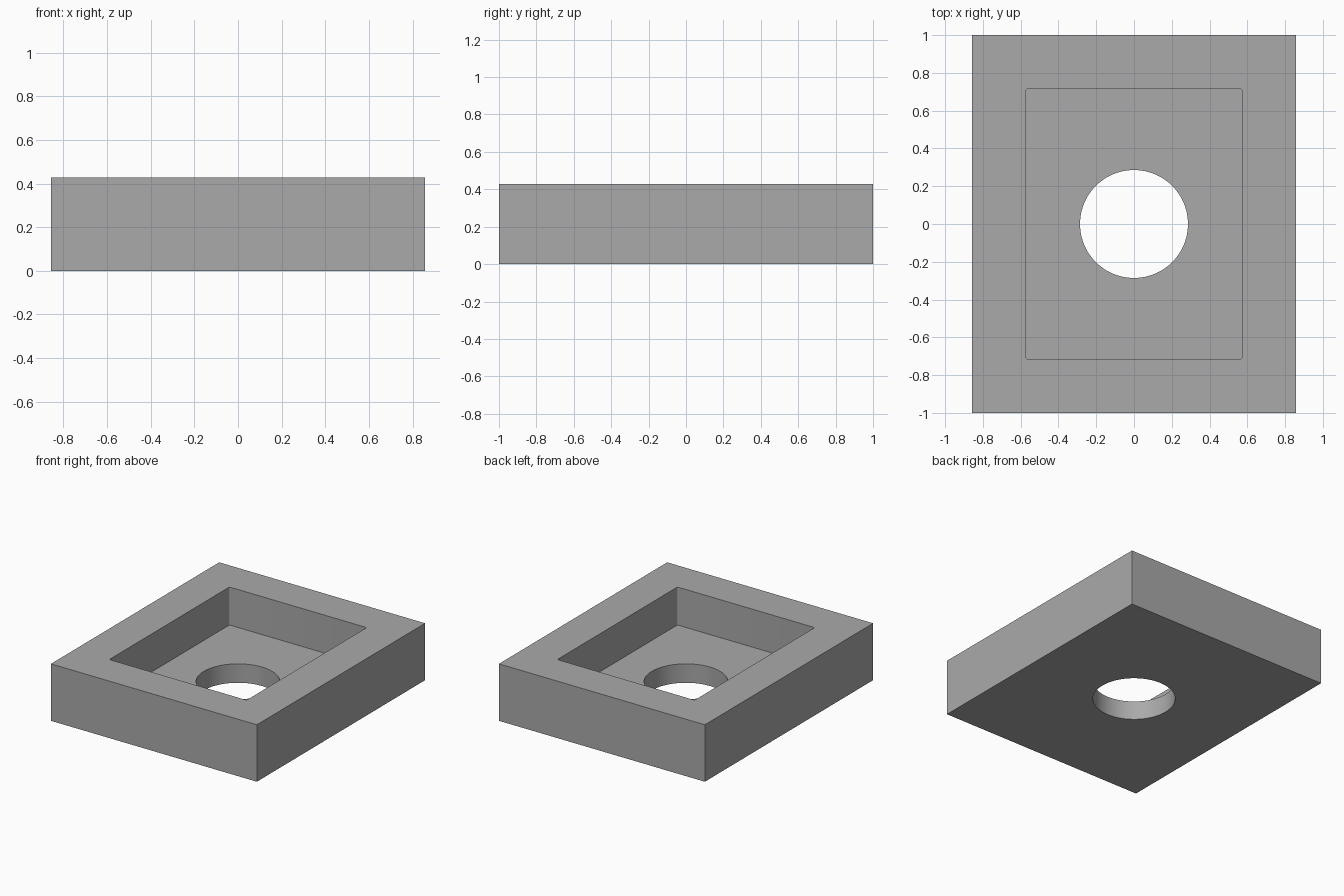
import bpy
import math

default = bpy.data.objects.get("Cube")
if default:
    bpy.data.objects.remove(default, do_unlink=True)

U = 1 / 7                                   # module: the block is 12 x 14 x 3 units
WIDTH, LENGTH, HEIGHT = 12 * U, 2.0, 3 * U
FLOOR = U

grey = bpy.data.materials.new("grey")
grey.use_nodes = True
colour = (0.4, 0.4, 0.4, 1)
grey.diffuse_color = colour
grey.node_tree.nodes["Principled BSDF"].inputs["Base Color"].default_value = colour


def add_box(name, size, bottom):
    bpy.ops.mesh.primitive_cube_add(size=1, location=(0, 0, bottom + size[2] / 2))
    box = bpy.context.object
    box.name = name
    box.scale = size
    bpy.ops.object.transform_apply(location=True, rotation=False, scale=True)
    box.data.materials.append(grey)
    return box


def cut(target, cutter):
    mod = target.modifiers.new(cutter.name, 'BOOLEAN')
    mod.operation = 'DIFFERENCE'
    mod.solver = 'EXACT'
    mod.object = cutter
    bpy.context.view_layer.objects.active = target
    bpy.ops.object.modifier_apply(modifier=mod.name)
    bpy.data.objects.remove(cutter, do_unlink=True)


# Solid block
block = add_box("block", (WIDTH, LENGTH, HEIGHT), 0)

# Rectangular pocket with slightly rounded vertical corners
pocket = add_box("pocket_cutter", (8 * U, 10 * U, HEIGHT), FLOOR)
weights = pocket.data.attributes.new("bevel_weight_edge", 'FLOAT', 'EDGE')
for edge in pocket.data.edges:
    a, b = (pocket.data.vertices[i].co for i in edge.vertices)
    weights.data[edge.index].value = float(abs(a.z - b.z) > 0.1)
bevel = pocket.modifiers.new("corners", 'BEVEL')
bevel.limit_method = 'WEIGHT'
bevel.width = 0.01
bevel.segments = 4
bpy.ops.object.modifier_apply(modifier=bevel.name)
cut(block, pocket)

# Round hole through the floor
bpy.ops.mesh.primitive_cylinder_add(vertices=96, radius=2 * U, depth=1)
hole = bpy.context.object
hole.name = "hole_cutter"
hole.data.materials.append(grey)
cut(block, hole)

# Smooth curved walls, sharp edges elsewhere
bpy.ops.object.select_all(action='DESELECT')
block.select_set(True)
bpy.context.view_layer.objects.active = block
bpy.ops.object.shade_smooth_by_angle(angle=math.radians(30))
